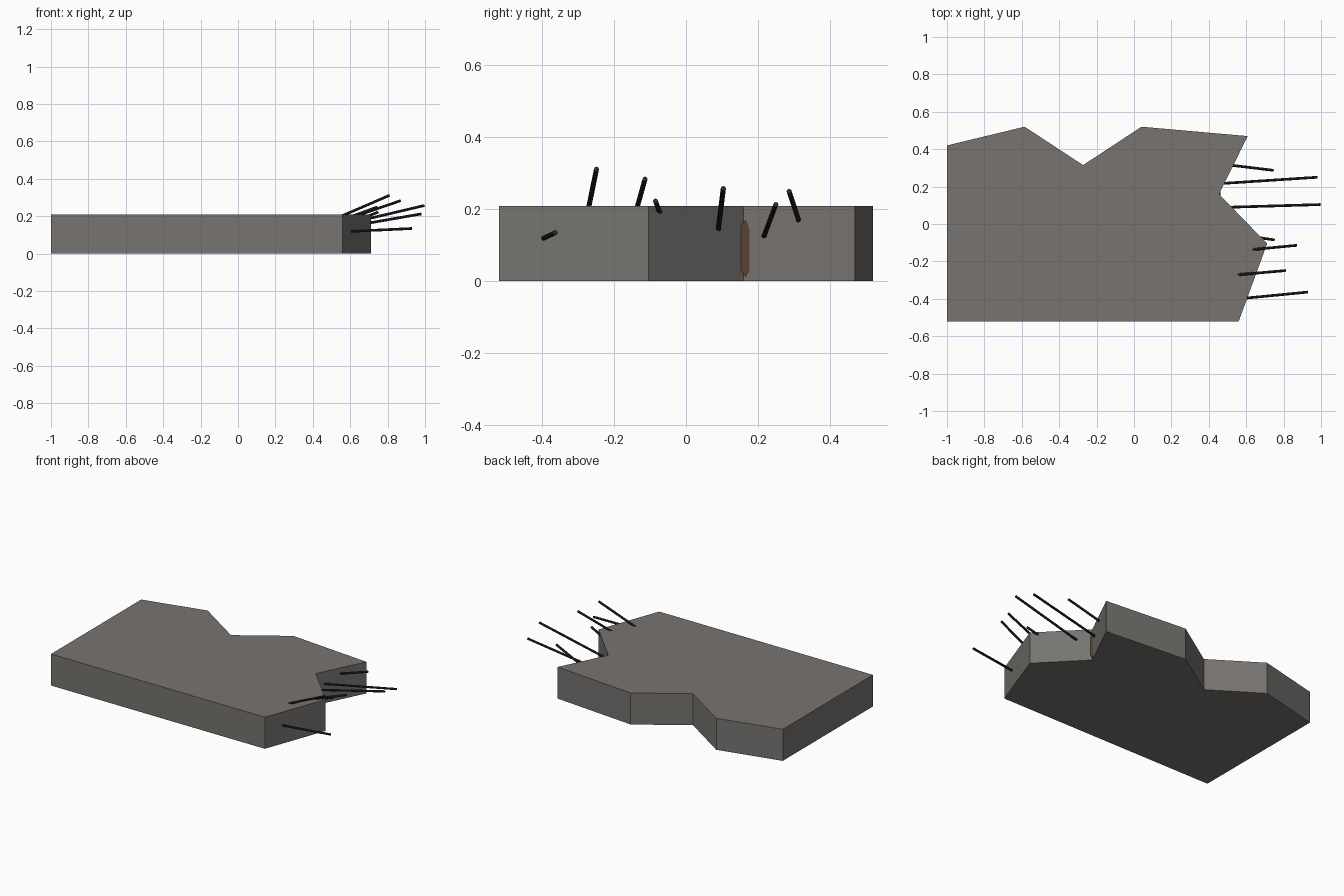
import bpy, bmesh
from mathutils import Vector

if "Cube" in bpy.data.objects:
    bpy.data.objects.remove(bpy.data.objects["Cube"])


def material(name, rgb):
    m = bpy.data.materials.new(name)
    m.diffuse_color = (*rgb, 1)
    m.use_nodes = True
    m.node_tree.nodes["Principled BSDF"].inputs["Base Color"].default_value = m.diffuse_color
    return m


concrete = material("concrete grey", (0.185, 0.175, 0.162))
steel = material("dark steel", (0.028, 0.023, 0.020))
rust = material("rust brown", (0.10, 0.055, 0.032))


def finish(bm, name, mat):
    bmesh.ops.recalc_face_normals(bm, faces=bm.faces)
    mesh = bpy.data.meshes.new(name)
    bm.to_mesh(mesh)
    bm.free()
    mesh.materials.append(mat)
    obj = bpy.data.objects.new(name, mesh)
    bpy.context.collection.objects.link(obj)
    return obj


def extrude_outline(points, direction, name, mat):
    bm = bmesh.new()
    face = bm.faces.new([bm.verts.new(p) for p in points])
    res = bmesh.ops.extrude_face_region(bm, geom=[face], use_keep_orig=True)
    verts = [v for v in res["geom"] if isinstance(v, bmesh.types.BMVert)]
    bmesh.ops.translate(bm, verts=verts, vec=direction)
    return finish(bm, name, mat)


def rod(name, start, end, radius=0.0072):
    a, b = Vector(start), Vector(end)
    a -= (b - a).normalized() * 0.06      # embed the root in the slab
    bm = bmesh.new()
    bmesh.ops.create_cone(bm, cap_ends=True, segments=8, radius1=radius,
                          radius2=radius, depth=(b - a).length)
    rot = (b - a).to_track_quat('Z', 'Y').to_matrix()
    bmesh.ops.rotate(bm, verts=bm.verts, matrix=rot)
    bmesh.ops.translate(bm, verts=bm.verts, vec=(a + b) / 2)
    return finish(bm, name, steel)


# Broken slab
outline = [(-1, -0.52), (0.56, -0.52), (0.712, -0.105), (0.455, 0.16),
           (0.608, 0.47), (0.04, 0.52), (-0.272, 0.315), (-0.585, 0.52),
           (-1, 0.42)]
extrude_outline([(x, y, 0) for x, y in outline], (0, 0, 0.208),
                "broken_slab", concrete)

# Rust patch just showing in the notch
patch = [(0.153, 0.03), (0.167, 0.01), (0.181, 0.035), (0.181, 0.13),
         (0.167, 0.17), (0.153, 0.155)]
extrude_outline([(0.455, y, z) for y, z in patch], (0.008, 0, 0),
                "rust_patch", rust)

# Exposed reinforcing bars: where each leaves the concrete, and its tip
bars = [((0.61, -0.395, 0.119), (0.93, -0.364, 0.134)),
        ((0.57, -0.270, 0.208), (0.81, -0.249, 0.311)),
        ((0.64, -0.136, 0.204), (0.87, -0.114, 0.283)),
        ((0.69, -0.076, 0.198), (0.75, -0.085, 0.222)),
        ((0.52, 0.090, 0.145), (0.997, 0.104, 0.257)),
        ((0.49, 0.218, 0.127), (0.98, 0.250, 0.212)),
        ((0.53, 0.313, 0.170), (0.745, 0.287, 0.249))]
for i, (start, end) in enumerate(bars):
    rod(f"reinforcing_bar_{i + 1}", start, end)
